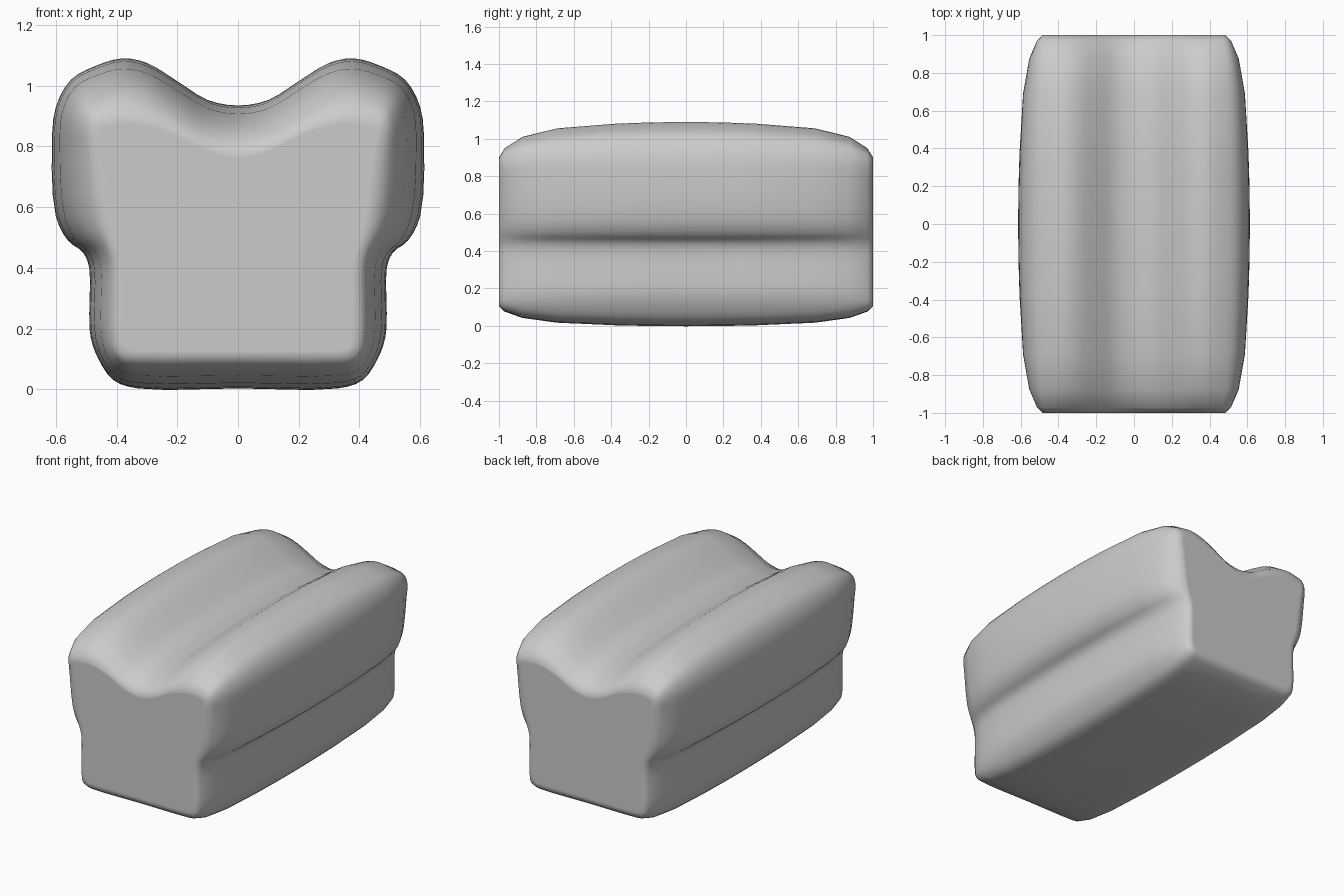
import bpy, bmesh, math

if "Cube" in bpy.data.objects:
    bpy.data.objects.remove(bpy.data.objects["Cube"])

# Half cross-section of the loaf: (x, z at middle, then x, z at the flat ends)
HALF = [
    (0, .003, 0, .105), (.33, .003, .34, .105), (.41, .03, .375, .11),
    (.46, .10, .395, .13), (.485, .17, .40, .18), (.49, .25, .40, .25),
    (.49, .40, .40, .40), (.51, .45, .41, .45), (.56, .49, .43, .51),
    (.60, .57, .445, .58), (.613, .80, .47, .78), (.60, .93, .483, .85),
    (.55, 1.02, .475, .885), (.47, 1.065, .44, .895), (.38, 1.09, .37, .90),
    (.30, 1.075, .29, .885), (.20, 1.015, .20, .85), (.10, .953, .10, .80),
    (0, .935, 0, .78),
]
# Stations along the length: (y, blend from middle to end section)
STATIONS = [(0, 0), (.19, .012), (.38, .05), (.69, .18), (.875, .42), (.97, .74), (1, 1)]
STEPS = 3

# Mirror the half section into a closed ring
RING = HALF + [(-a, b, -c, d) for a, b, c, d in HALF[-2:0:-1]]


def catmull(p0, p1, p2, p3, t):
    """Non-uniform smooth interpolation that does not overshoot on uneven spacing."""
    k0, k1, k2 = (max(math.dist(a[:2], b[:2]), 1e-4) ** .5
                  for a, b in ((p0, p1), (p1, p2), (p2, p3)))
    out = []
    for a, b, c, d in zip(p0, p1, p2, p3):
        m1 = k1 * ((b - a) / k0 - (c - a) / (k0 + k1) + (c - b) / k1)
        m2 = k1 * ((c - b) / k1 - (d - b) / (k1 + k2) + (d - c) / k2)
        out.append((2*t**3 - 3*t*t + 1) * b + (t**3 - 2*t*t + t) * m1
                   + (3*t*t - 2*t**3) * c + (t**3 - t*t) * m2)
    return out


n = len(RING)
smooth = [catmull(RING[i - 1], RING[i], RING[(i + 1) % n], RING[(i + 2) % n], s / STEPS)
          for i in range(n) for s in range(STEPS)]
stations = [(-y, t) for y, t in STATIONS[:0:-1]] + STATIONS

# Loft the loaf through the stations
bm = bmesh.new()


def add_ring(y, t, scale=1):
    return [bm.verts.new((scale * (a + (c - a) * t), y,
                          .48 + scale * (b + (d - b) * t - .48))) for a, b, c, d in smooth]


rings = [add_ring(-1, 1, .94)] + [add_ring(y, t) for y, t in stations] + [add_ring(1, 1, .94)]
for r0, r1 in zip(rings, rings[1:]):
    for i in range(len(r0)):
        j = (i + 1) % len(r0)
        bm.faces.new((r0[i], r0[j], r1[j], r1[i]))

# Flat cut ends
for r in (rings[0], rings[-1]):
    bm.faces.new(r)
bmesh.ops.recalc_face_normals(bm, faces=bm.faces)

mesh = bpy.data.meshes.new("bread_loaf")
bm.to_mesh(mesh)
bm.free()
loaf = bpy.data.objects.new("bread_loaf", mesh)
bpy.context.collection.objects.link(loaf)
bpy.context.view_layer.objects.active = loaf
loaf.select_set(True)
bpy.ops.object.shade_smooth_by_angle(angle=math.radians(60))
